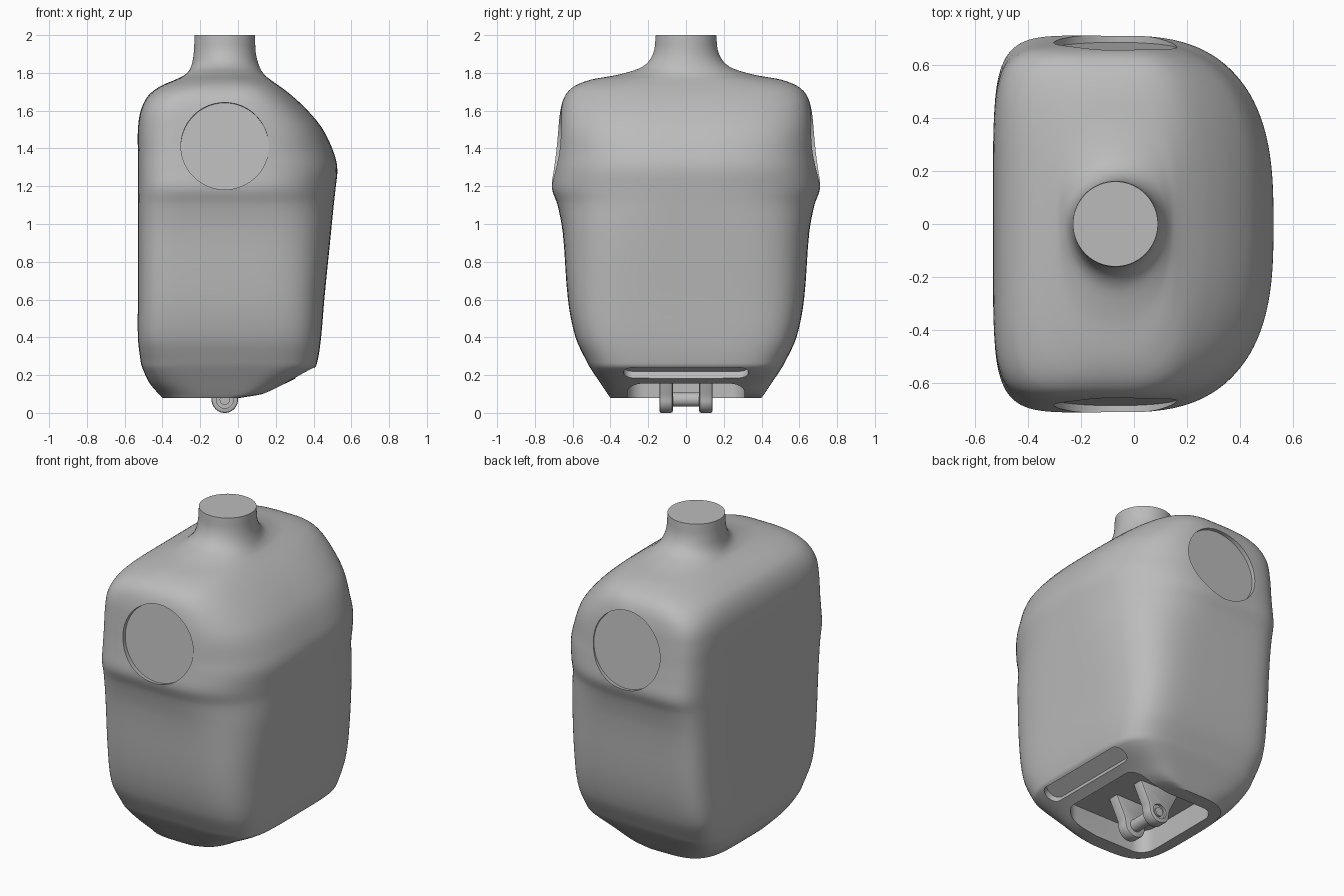
import bpy, bmesh, math
from mathutils import Matrix, Vector

cube = bpy.data.objects.get("Cube")
if cube:
    bpy.data.objects.remove(cube, do_unlink=True)

grey = bpy.data.materials.new("plain_grey")
grey.use_nodes = True
grey.diffuse_color = (0.5, 0.5, 0.5, 1)
grey.node_tree.nodes["Principled BSDF"].inputs["Base Color"].default_value = grey.diffuse_color

AXIS_X = -0.07   # neck, ports and hinge share this centre line


def make(name, bm):
    bmesh.ops.recalc_face_normals(bm, faces=bm.faces)
    mesh = bpy.data.meshes.new(name)
    bm.to_mesh(mesh)
    bm.free()
    obj = bpy.data.objects.new(name, mesh)
    bpy.context.collection.objects.link(obj)
    mesh.materials.append(grey)
    return obj


def activate(obj):
    bpy.ops.object.select_all(action='DESELECT')
    obj.select_set(True)
    bpy.context.view_layer.objects.active = obj


def apply(obj, mod):
    activate(obj)
    bpy.ops.object.modifier_apply(modifier=mod.name)


def cut(obj, cutter):
    cutter.hide_render = True
    mod = obj.modifiers.new("cut", 'BOOLEAN')
    mod.operation, mod.solver, mod.object = 'DIFFERENCE', 'EXACT', cutter
    apply(obj, mod)
    bpy.data.objects.remove(cutter, do_unlink=True)


def smooth(obj, degrees=35):
    activate(obj)
    bpy.ops.object.shade_smooth_by_angle(angle=math.radians(degrees))


def prism(name, outline, start, end, frame=Matrix()):
    """Extrude a 2D outline along the local z of a frame."""
    bm = bmesh.new()
    rings = [[bm.verts.new(frame @ Vector((u, v, w))) for u, v in outline] for w in (start, end)]
    for ring in rings:
        bm.faces.new(ring)
    for i in range(len(outline)):
        bm.faces.new((rings[0][i - 1], rings[0][i], rings[1][i], rings[1][i - 1]))
    return make(name, bm)


def rounded(width, height, radius, steps=10):
    pts = []
    for k, (sx, sy) in enumerate(((1, 1), (-1, 1), (-1, -1), (1, -1))):
        for i in range(steps + 1):
            a = math.pi / 2 * (k + i / steps)
            pts.append((sx * (width / 2 - radius) + radius * math.cos(a),
                        sy * (height / 2 - radius) + radius * math.sin(a)))
    return pts


def circle(radius, count=64):
    return [(radius * math.cos(math.tau * i / count), radius * math.sin(math.tau * i / count))
            for i in range(count)]


def frame_at(origin, normal, side):
    """Frame whose z is the normal and whose x is the side direction."""
    z, x = Vector(normal).normalized(), Vector(side).normalized()
    return Matrix.Translation(origin) @ Matrix((x, z.cross(x), z)).transposed().to_4x4()


# Body sections: height, right edge, left edge, half depth, squareness of each side
SECTIONS = [
    (.08, -.40, .02, .40, 4, 5), (.10, -.42, .14, .415, 4, 5),
    (.16, -.47, .26, .455, 5, 5), (.235, -.505, .40, .505, 6, 5),
    (.27, -.515, .42, .525, 6, 5), (.40, -.53, .44, .585, 7, 5),
    (.6, -.53, .457, .625, 7, 4.5), (.95, -.53, .492, .652, 7, 3.6),
    (1.1, -.53, .507, .68, 6.5, 3), (1.19, -.53, .517, .71, 6, 2.8),
    (1.29, -.53, .526, .70, 6, 2.8), (1.37, -.53, .51, .69, 6, 2.8),
    (1.5, -.53, .45, .677, 6, 3), (1.6, -.515, .37, .665, 6, 3),
    (1.68, -.475, .285, .64, 5, 3), (1.73, -.41, .22, .59, 4, 3),
    (1.765, -.33, .17, .5, 3, 2.6), (1.79, -.28, .14, .36, 2.5, 2.2),
    (1.83, -.25, .115, .235, 2, 2), (1.9, -.235, .095, .175, 2, 2),
    (2, -.23, .09, .16, 2, 2)]


def blend(rows, steps=4):
    """Smooth the rows, with tangents scaled to the uneven heights."""
    def slope(i, k):
        lo, hi = max(i - 1, 0), min(i + 1, len(rows) - 1)
        return (rows[hi][k] - rows[lo][k]) / (rows[hi][0] - rows[lo][0])
    for i in range(len(rows) - 1):
        a, b = rows[i], rows[i + 1]
        gap = b[0] - a[0]
        for s in range(steps):
            t = s / steps
            e = t * t * (3 - 2 * t)
            yield [a[k] + (b[k] - a[k]) * e + gap * t * (1 - t)
                   * (slope(i, k) * (1 - t) - slope(i + 1, k) * t) for k in range(6)]
    yield rows[-1]


def section(z, low, high, depth, n_low, n_high, count=112):
    for i in range(count):
        a = math.tau * (i + 0.5) / count
        c, s = math.cos(a), math.sin(a)
        reach, n = (high - AXIS_X, n_high) if c > 0 else (low - AXIS_X, n_low)
        yield (AXIS_X + reach * abs(c) ** (2 / n),
               math.copysign(depth * abs(s) ** (2 / n), s), z)


# Body shell
bm = bmesh.new()
rings = [[bm.verts.new(p) for p in section(*row)] for row in blend(SECTIONS)]
for lower, upper in zip(rings, rings[1:]):
    for i in range(len(lower)):
        bm.faces.new((lower[i - 1], lower[i], upper[i], upper[i - 1]))
bm.faces.new(rings[0])
bm.faces.new(rings[-1])
body = make("body", bm)

# Round recessed ports, front and back
for side in (-1, 1):
    port = frame_at((AXIS_X, side * 0.685, 1.413), (0, side, 0.107), (1, 0, 0))
    cut(body, prism("port_cutter", circle(0.232, 96), -0.025, 0.2, port))

# Bottom cavity and the slot in the sloped underside
cavity = frame_at((-0.04, 0, 0), (0, 0, 1), (1, 0, 0))
cut(body, prism("cavity_cutter", rounded(0.58, 0.62, 0.09), -0.1, 0.22, cavity))
slot = frame_at((0.355, 0, 0.207), (0.48, 0, -0.88), (0, 1, 0))
cut(body, prism("slot_cutter", rounded(0.66, 0.11, 0.05), -0.045, 0.1, slot))
smooth(body)

# Hinge arms with rounded ends and a countersunk pivot
pivot = frame_at((AXIS_X, 0, 0.07), (0, -1, 0), (1, 0, 0))
arc = [(0.07 * math.cos(a), 0.07 * math.sin(a))
       for a in (math.pi * (1 + i / 20) for i in range(21))]
arm_outline = arc + [(0.075, 0.03), (0.14, 0.16), (-0.14, 0.16), (-0.075, 0.03)]
for side, label in ((1, "front"), (-1, "back")):
    arm = prism(label + "_hinge_arm", arm_outline, side * 0.07, side * 0.14, pivot)
    bevel = arm.modifiers.new("bevel", 'BEVEL')
    bevel.width, bevel.segments, bevel.limit_method = 0.01, 2, 'ANGLE'
    bevel.angle_limit = math.radians(40)
    apply(arm, bevel)
    cut(arm, prism("bore_cutter", circle(0.045, 40), side * 0.125, side * 0.2, pivot))
    smooth(arm)

# Hinge pin
for name, radius, half in (("hinge_pin", 0.037, 0.08), ("hinge_pin_core", 0.027, 0.136)):
    smooth(prism(name, circle(radius, 40), -half, half, pivot))
